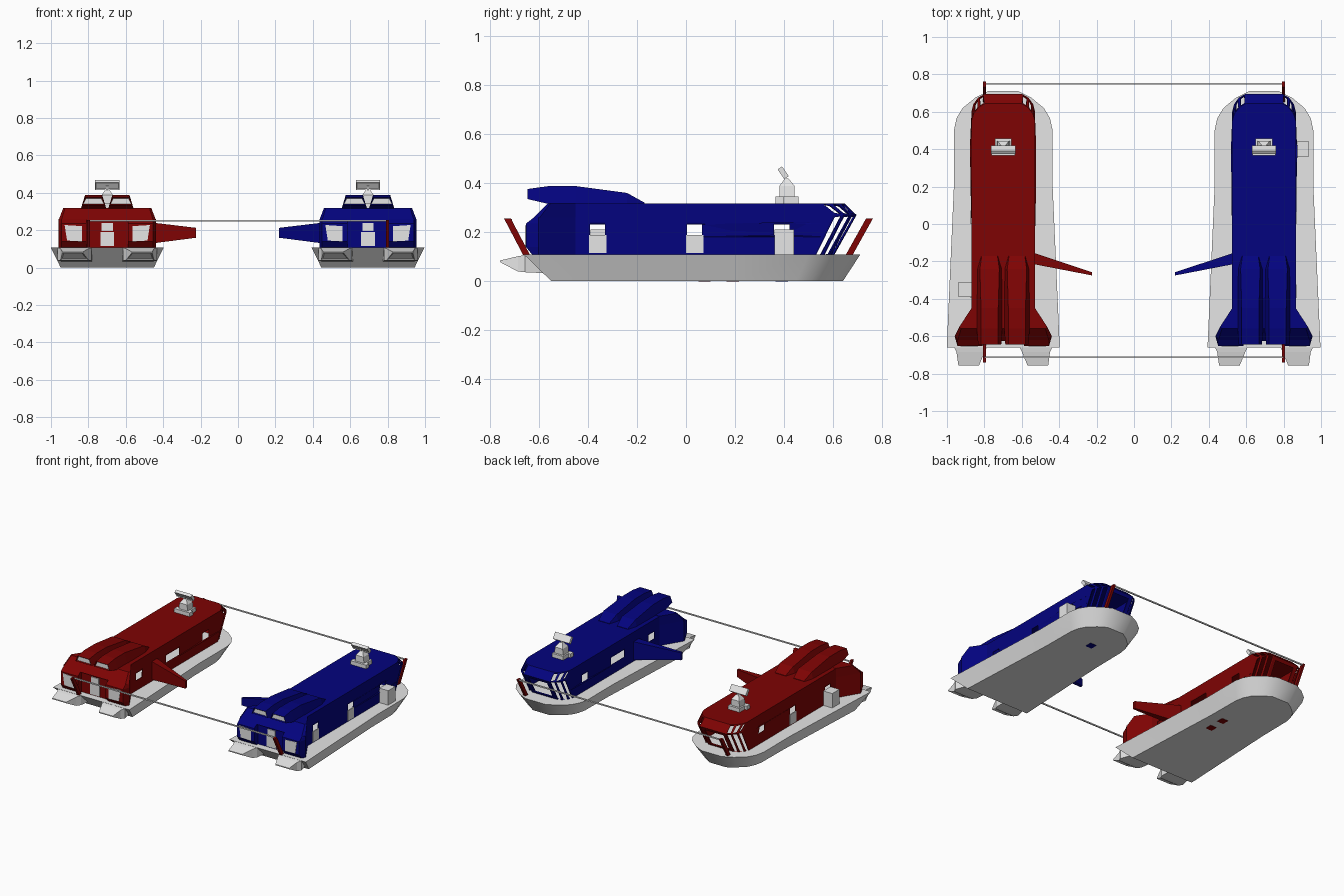
import bpy, bmesh
from math import radians
from mathutils import Matrix, Vector

if "Cube" in bpy.data.objects:
    bpy.data.objects.remove(bpy.data.objects["Cube"])


def material(name, rgb):
    m = bpy.data.materials.new(name)
    m.use_nodes = True
    m.diffuse_color = (*rgb, 1)
    m.node_tree.nodes["Principled BSDF"].inputs["Base Color"].default_value = (*rgb, 1)
    return m


GREY = material("light grey", (0.79, 0.79, 0.79))
RED = material("dark red", (0.21, 0.001, 0.001))
BLUE = material("navy blue", (0.001, 0.001, 0.21))


def finish(name, bm, *mats):
    me = bpy.data.meshes.new(name)
    bm.to_mesh(me)
    bm.free()
    for m in mats:
        me.materials.append(m)
    ob = bpy.data.objects.new(name, me)
    bpy.context.collection.objects.link(ob)
    return ob


def loft(rings):
    """Closed skin through rings of equal length, capped at both ends."""
    bm = bmesh.new()
    rows = [[bm.verts.new(p) for p in ring] for ring in rings]
    n = len(rows[0])
    for a, b in zip(rows, rows[1:]):
        for i in range(n):
            bm.faces.new((a[i], a[(i + 1) % n], b[(i + 1) % n], b[i]))
    bm.faces.new(rows[0][::-1])
    bm.faces.new(rows[-1])
    bmesh.ops.recalc_face_normals(bm, faces=bm.faces)
    return bm


def plan(cx, half, z):
    """Symmetric outline about x = cx from the points of one side."""
    return ([(cx + x, y, z) for x, y in half]
            + [(cx - x, y, z) for x, y in reversed(half)])


def slab(x, y, z):
    """Level rectangle from ranges in x and y."""
    return [(x[0], y[0], z), (x[1], y[0], z), (x[1], y[1], z), (x[0], y[1], z)]


def box(name, x, y, z, mat):
    return finish(name, loft([slab(x, y, h) for h in z]), mat)


def beam(name, p, q, wide, mat):
    p, q = Vector(p), Vector(q)
    bm = bmesh.new()
    turn = (q - p).to_track_quat('Z', 'Y').to_matrix().to_4x4()
    bmesh.ops.create_cone(bm, cap_ends=True, segments=4, radius1=wide, radius2=wide,
                          depth=(q - p).length,
                          matrix=Matrix.Translation((p + q) / 2) @ turn
                          @ Matrix.Rotation(radians(45), 4, 'Z'))
    return finish(name, bm, mat)


def build_hull(c, tag):
    deck = [(.302, -.66), (.264, .20), (.264, .50), (.25, .565), (.217, .62), (.15, .675), (.08, .71)]
    keel = [(.25, -.55), (.215, .20), (.212, .45), (.20, .505), (.175, .555), (.12, .605), (.065, .64)]
    hull = finish(tag + "_hull", loft([plan(c, keel, .002), plan(c, deck, .109)]), GREY)
    bpy.ops.object.select_all(action='DESELECT')
    hull.select_set(True)
    bpy.context.view_layer.objects.active = hull
    bpy.ops.object.shade_smooth_by_angle(angle=radians(35))
    # jet housings under the transom, with a recessed outlet
    for s in (-1, 1):
        def section(y, x0, x1, z0, z1):
            return [(c + s * x, y, z) for x, z in ((x0, z0), (x1, z0), (x1, z1), (x0, z1))]
        bm = loft([section(-.757, .13, .24, .078, .085),
                   section(-.685, .10, .25, .04, .102),
                   section(-.655, .085, .265, .037, .107),
                   section(-.57, .08, .24, .033, .08)])
        slope = [f for f in bm.faces if f.normal.z < -.3 and f.calc_center_median().y < -.7]
        bmesh.ops.inset_individual(bm, faces=slope, thickness=.012, depth=-.006)
        finish(tag + "_jet_housing", bm, GREY)


def cut_window(bm, c, side, y, z):
    """Open a rectangle in one long side wall of the cabin."""
    def wall():
        return [f for f in bm.faces if f.normal.x * side > .99 and (f.calc_center_median().x - c) * side > .1]
    planes = [((0, v, 0), (0, 1, 0)) for v in y] + [((0, 0, v), (0, 0, 1)) for v in z]
    for point, normal in planes:
        faces = wall()
        edges = {e for f in faces for e in f.edges}
        verts = {v for f in faces for v in f.verts}
        bmesh.ops.bisect_plane(bm, geom=faces + list(edges) + list(verts),
                               plane_co=point, plane_no=normal)
    hole = [f for f in wall() if y[0] < f.calc_center_median().y < y[1]
            and z[0] < f.calc_center_median().z < z[1]]
    bmesh.ops.delete(bm, geom=hole, context='FACES')


def build_cabin(c, tag, paint, out):
    low = [(.17, -.61), (.17, .52), (.158, .555), (.13, .585), (.095, .60)]
    mid = [(.17, -.61), (.17, .60), (.16, .64), (.135, .675), (.10, .695)]
    top = [(.17, -.56), (.17, .55), (.158, .59), (.13, .625), (.095, .645)]
    bm = loft([plan(c, low, .1), plan(c, mid, .27), plan(c, top, .318)])
    # open slits around the rounded end, one wide opening, and no floor
    slits, pane = [], []
    for f in bm.faces:
        p = f.calc_center_median()
        if p.y > .53 and abs(p.x - c) > .05:
            slits.append(f)
        elif p.y > .53 and p.z < .25:
            pane.append(f)
    floor = [f for f in bm.faces if f.normal.z < -.99]
    bmesh.ops.inset_individual(bm, faces=slits, thickness=.011)
    bmesh.ops.inset_individual(bm, faces=pane, thickness=.035)
    bmesh.ops.delete(bm, geom=slits + pane + floor, context='FACES')
    # side windows, outboard then inboard
    for y in (-.36, .035, .39):
        cut_window(bm, c, out, (y - .031, y + .031), (.188, .24))
    for y, half in ((-.36, .035), (.02, .075), (.39, .035)):
        cut_window(bm, c, -out, (y - half, y + half), (.182, .24))
    shell = finish(tag + "_cabin", bm, paint).modifiers.new("wall", 'SOLIDIFY')
    shell.thickness = .008
    shell.offset = -1

    # flared front corners with windows
    for s in (-1, 1):
        rings = [[(c + s * x, y, z) for x, y in
                  ((.165, -.45), (.17, -.45), (.26, -.60), (.245, front), (.11, front), (.11, -.605))]
                 for z, front in ((.1, -.62), (.14, -.652), (.235, -.652), (.26, -.62))]
        finish(tag + "_front_flare", loft(rings), paint)
        window = [[(c + s * x, y, z) for x, z in
                   ((.135, .14), (.215, .145), (.228, .228), (.135, .222))] for y in (-.655, -.648)]
        finish(tag + "_front_window", loft(window), GREY)
    visor = [plan(c, [(.245, -.625), (.26, -.60), (.17, -.45)], .255),
             plan(c, [(.225, -.56), (.235, -.55), (.17, -.45)], .32)]
    finish(tag + "_front_visor", loft(visor), paint)
    box(tag + "_front_door", (c - .037, c + .037), (-.617, -.609), (.115, .19), GREY)
    box(tag + "_front_door_window", (c - .03, c + .03), (-.617, -.609), (.197, .24), GREY)

    # twin roof engines
    for s in (-1, 1):
        e = c + s * .073

        def section(y, z0, z1, w0, w1):
            return [(e - w0, y, z0), (e + w0, y, z0), (e + w1, y, z1), (e - w1, y, z1)]
        bm = loft([section(-.645, .335, .376, .062, .046),
                   section(-.56, .315, .388, .068, .046),
                   section(-.45, .315, .388, .068, .046),
                   section(-.24, .315, .36, .065, .052),
                   section(-.17, .315, .321, .045, .042)])
        intake = [f for f in bm.faces if f.normal.y < -.9]
        bmesh.ops.inset_individual(bm, faces=intake, thickness=.008, depth=-.01)
        for f in intake:
            f.material_index = 1
        finish(tag + "_roof_engine", bm, paint, GREY)


def build_fittings(c, tag, paint, out, locker_y):
    # lower door panels and deck locker; "out" is the outboard direction
    wall = c + out * .17
    for y in (-.36, .035):
        box(tag + "_side_door", (wall - .004, wall + .004), (y - .036, y + .036), (.115, .188), GREY)
    box(tag + "_deck_locker", sorted((wall, wall + out * .07)),
        (locker_y - .04, locker_y + .04), (.108, .212), GREY)
    # swept wing
    root = [(c - out * .165, y, z) for y, z in ((-.155, .12), (-.215, .12), (-.215, .25), (-.155, .25))]
    tip = [(c - out * .475, y, z) for y, z in ((-.258, .16), (-.275, .16), (-.275, .213), (-.258, .213))]
    finish(tag + "_wing", loft([root, tip]), paint)

    # radar on the roof
    box(tag + "_radar_step", (c - .062, c + .062), (.365, .40), (.316, .345), GREY)
    box(tag + "_radar_base", (c - .045, c + .045), (.395, .458), (.316, .345), GREY)
    finish(tag + "_radar_neck", loft([slab((c - .035, c + .035), (.38, .443), .343),
                                      slab((c - .03, c + .03), (.38, .443), .388),
                                      slab((c - .01, c + .01), (.403, .418), .418)]), GREY)
    beam(tag + "_radar_arm", (c, .41, .41), (c, .395, .44), .008, GREY)
    bm = bmesh.new()
    bmesh.ops.create_cube(bm, size=1, matrix=Matrix.Translation((c, .396, .442))
                          @ Matrix.Rotation(radians(35), 4, 'X')
                          @ Matrix.Diagonal((.13, .022, .048, 1)))
    bm.normal_update()
    plate = [f for f in bm.faces if f.normal.y < -.7]
    bmesh.ops.inset_individual(bm, faces=plate, thickness=.008, depth=-.005)
    finish(tag + "_radar_dish", bm, GREY)

    # leaning towing posts
    x = (out * .8 - .008, out * .8 + .008)
    for name, foot, head in (("_front_post", -.65, -.727), ("_rear_post", .665, .747)):
        finish(tag + name, loft([slab(x, (foot - .014, foot + .014), .108),
                                 slab(x, (head - .014, head + .014), .255)]), RED)


for tag, c, paint, out, locker_y in (("red", -.699, RED, -1, -.35), ("blue", .695, BLUE, 1, .40)):
    build_hull(c, tag)
    build_cabin(c, tag, paint, out)
    build_fittings(c, tag, paint, out, locker_y)

# small hatches under the hulls
for x, y, paint in ((-.59, .19, RED), (-.59, .075, RED), (.69, .39, BLUE)):
    box("bottom_hatch", (x - .025, x + .025), (y - .025, y + .025), (0, .006), paint)

# tow rods joining the two boats
for name, y in (("front_rod", -.713), ("rear_rod", .75)):
    beam(name, (-.8, y, .25), (.8, y, .25), .006, GREY)
